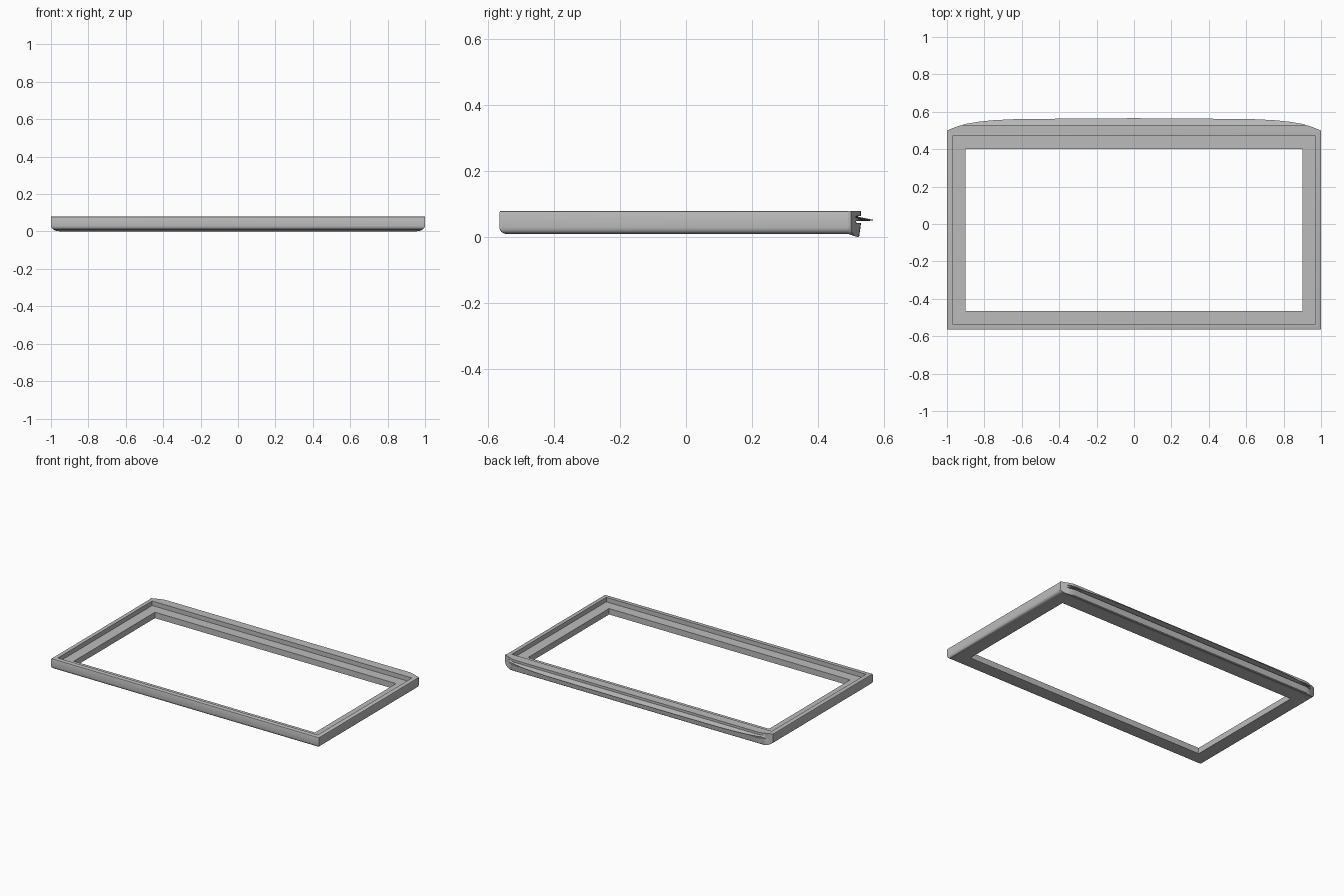
import bpy, bmesh
from math import cos, sin, pi

cube = bpy.data.objects.get("Cube")
if cube:
    bpy.data.objects.remove(cube, do_unlink=True)

# Single plain material
grey = bpy.data.materials.new("mid grey")
grey.use_nodes = True
colour = (0.5, 0.5, 0.5, 1)
grey.diffuse_color = colour
grey.node_tree.nodes["Principled BSDF"].inputs["Base Color"].default_value = colour


def loft(name, sections, ring_closed, loop_closed, caps=False):
    """Skin a list of equally long point sections into one mesh object."""
    bm = bmesh.new()
    rows = [[bm.verts.new(p) for p in s] for s in sections]
    n = len(rows[0])
    pairs = list(zip(rows, rows[1:] + rows[:1]))
    for a, b in (pairs if loop_closed else pairs[:-1]):
        for i in range(n if ring_closed else n - 1):
            j = (i + 1) % n
            bm.faces.new((a[i], a[j], b[j], b[i]))
    if caps:
        bm.faces.new(rows[0])
        bm.faces.new(rows[-1])
    bmesh.ops.remove_doubles(bm, verts=bm.verts, dist=0.00001)
    bmesh.ops.recalc_face_normals(bm, faces=bm.faces)
    mesh = bpy.data.meshes.new(name)
    bm.to_mesh(mesh)
    bm.free()
    mesh.materials.append(grey)
    ob = bpy.data.objects.new(name, mesh)
    bpy.context.collection.objects.link(ob)
    bpy.ops.object.select_all(action="DESELECT")
    ob.select_set(True)
    bpy.context.view_layer.objects.active = ob
    bpy.ops.object.shade_smooth_by_angle(angle=0.6)
    return ob


BACK, TOP, BOTTOM, LEDGE, R = 0.49, 0.08, 0.01, 0.05, 0.02


def rect(hx, front, back, z):
    return [(-hx, front, z), (hx, front, z), (hx, back, z), (-hx, back, z)]


def outer(inset, z):
    return rect(1 - inset, -0.565 + inset, BACK, z)


# Stepped frame: rounded underside, rim, recess wall, ledge, opening wall
rings = []
for k in range(7):
    a = pi / 2 * k / 6
    rings.append(outer(R * (1 - sin(a)), BOTTOM + R * (1 - cos(a))))
rings += [outer(0, TOP - 0.005), outer(0.0015, TOP - 0.0015), outer(0.005, TOP),
          rect(0.97, -0.535, 0.47, TOP), rect(0.97, -0.535, 0.47, LEDGE),
          rect(0.9, -0.465, 0.4, LEDGE), rect(0.9, -0.465, 0.4, BOTTOM)]
loft("stepped_frame", rings, True, True)


def interp(table, x):
    for (x0, v0), (x1, v1) in zip(table, table[1:]):
        if x <= x1:
            return v0 + (v1 - v0) * (x - x0) / (x1 - x0)
    return table[-1][1]


# Back rail: grooved profile trimmed by the bowed plan outline
bow = [(0, 0.566), (0.12, 0.564), (0.4, 0.563), (0.65, 0.56), (0.75, 0.555),
       (0.83, 0.547), (0.9, 0.535), (0.95, 0.52), (1, 0.5)]
profile = [(BACK, TOP), (0.53, TOP), (0.53, 0.064), (0.515, 0.063),
           (1, 0.053), (1, 0.05), (0.515, 0.049), (0.515, 0.044),
           (0.53, 0.043), (0.525, 0.004), (0.52, 0), (BACK, BOTTOM)]
half = [0, 0.12, 0.4, 0.65, 0.75, 0.83, 0.87, 0.9, 0.92, 0.94, 0.95, 0.96,
        0.97, 0.98, 0.985, 0.99, 0.995, 1]
stations = [-x for x in reversed(half[1:])] + half


def lift(x):
    """Rounded underside at both ends of the rail."""
    t = max(0, abs(x) - 0.94) / 0.06
    foot = 0.025 * (1 - max(0, 1 - t * t) ** 0.5)
    u = max(0, abs(x) - 1 + R) / R
    return max(foot, BOTTOM + R * (1 - max(0, 1 - u * u) ** 0.5) if u else 0)


sections = [[(x, min(y, interp(bow, abs(x))), max(z, lift(x))) for y, z in profile]
            for x in stations]
loft("back_rail", sections, False, False, caps=True)
